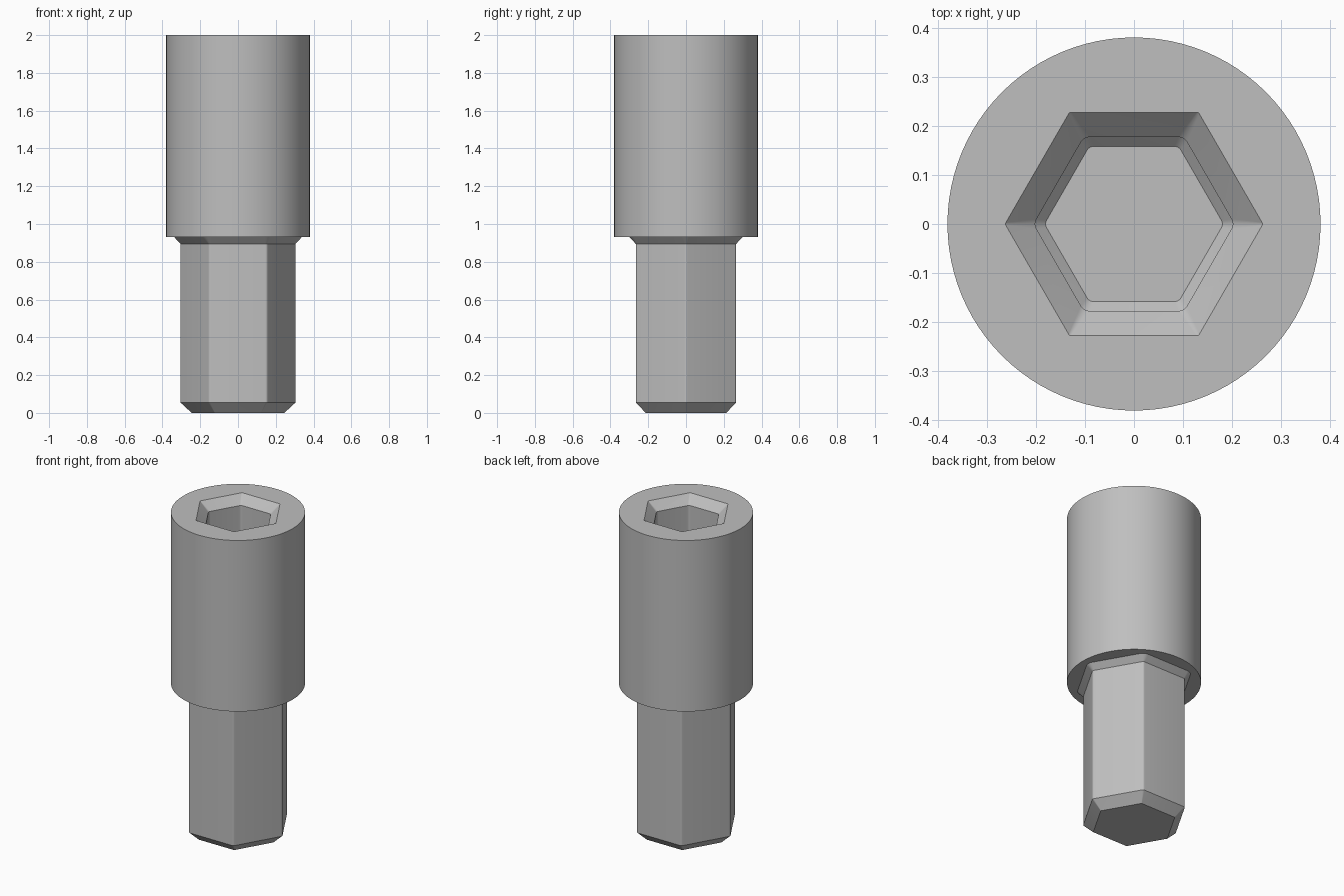
import bpy
import bmesh
from math import cos, sin, pi, radians

cube = bpy.data.objects.get("Cube")
if cube:
    bpy.data.objects.remove(cube, do_unlink=True)

# One plain metal colour
COLOUR = (0.52, 0.52, 0.52, 1)
metal = bpy.data.materials.new("grey metal")
metal.use_nodes = True
metal.diffuse_color = COLOUR
metal.node_tree.nodes["Principled BSDF"].inputs["Base Color"].default_value = COLOUR

ARC_STEPS = 5


def hex_ring(apothem, radius):
    """Hexagon with points on the x axis and corners rounded to radius."""
    reach = (apothem - radius) / cos(pi / 6)
    points = []
    for corner in range(6):
        mid = corner * pi / 3
        for i in range(ARC_STEPS + 1):
            a = mid + (i / ARC_STEPS - 0.5) * pi / 3
            points.append((reach * cos(mid) + radius * cos(a),
                           reach * sin(mid) + radius * sin(a)))
    return points


def hex_loft(name, sections):
    """Closed solid through (z, apothem, corner radius) sections, bottom to top."""
    bm = bmesh.new()
    rings = [[bm.verts.new((x, y, z)) for x, y in hex_ring(a, r)] for z, a, r in sections]
    for low, high in zip(rings, rings[1:]):
        for i in range(len(low)):
            j = (i + 1) % len(low)
            bm.faces.new((low[i], low[j], high[j], high[i]))
    bm.faces.new(rings[0][::-1])
    bm.faces.new(rings[-1])
    mesh = bpy.data.meshes.new(name)
    bm.to_mesh(mesh)
    bm.free()
    mesh.materials.append(metal)
    obj = bpy.data.objects.new(name, mesh)
    bpy.context.collection.objects.link(obj)
    return obj


def smooth(obj):
    bpy.ops.object.select_all(action="DESELECT")
    obj.select_set(True)
    bpy.context.view_layer.objects.active = obj
    bpy.ops.object.shade_smooth_by_angle(angle=radians(25))


# Hexagonal shank with a chamfered tip and a flared neck
shank = hex_loft("hex_shank", [
    (0.0, 0.213, 0.003),
    (0.055, 0.266, 0.015),
    (0.895, 0.266, 0.015),
    (0.93, 0.299, 0.05),
])
smooth(shank)

# Round socket body
BASE, TOP = 0.93, 2.0
bpy.ops.mesh.primitive_cylinder_add(vertices=96, radius=0.38, depth=TOP - BASE,
                                    location=(0, 0, (BASE + TOP) / 2))
body = bpy.context.object
body.name = "socket_body"
body.data.materials.append(metal)

# Hexagonal recess: chamfered floor, straight walls, wide lead-in at the mouth
LEAD, OVER = 0.052, 0.02
cutter = hex_loft("recess_cutter", [
    (1.35, 0.158, 0.015),
    (1.369, 0.177, 0.02),
    (TOP - LEAD, 0.177, 0.02),
    (TOP + OVER, 0.227 + OVER, 0.001),
])
cutter.hide_render = True
cut = body.modifiers.new("recess", "BOOLEAN")
cut.operation = "DIFFERENCE"
cut.solver = "EXACT"
cut.object = cutter
bpy.context.view_layer.objects.active = body
bpy.ops.object.modifier_apply(modifier=cut.name)
bpy.data.objects.remove(cutter, do_unlink=True)
smooth(body)
